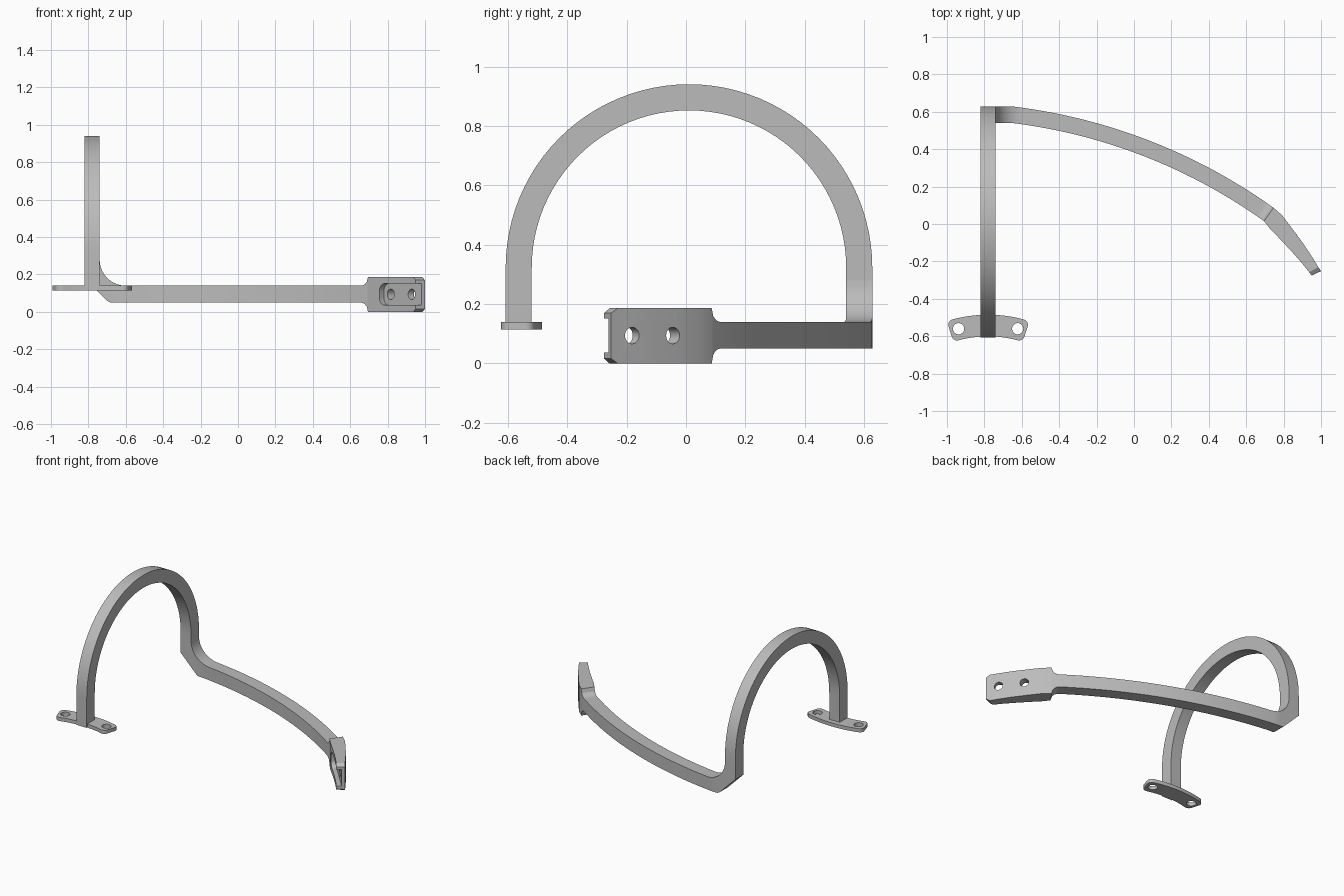
import bpy, bmesh
from math import sin, cos, pi, sqrt, radians
from mathutils import Vector

cube = bpy.data.objects.get("Cube")
if cube:
    bpy.data.objects.remove(cube, do_unlink=True)

grey = bpy.data.materials.new("plain grey")
grey.use_nodes = True
grey.diffuse_color = (0.5, 0.5, 0.5, 1)
grey.node_tree.nodes["Principled BSDF"].inputs["Base Color"].default_value = (0.5, 0.5, 0.5, 1)


def loft(name, rings):
    """Skin a run of equal cross-sections and cap both ends."""
    bm = bmesh.new()
    loops = [[bm.verts.new(p) for p in ring] for ring in rings]
    n = len(loops[0])
    for a, b in zip(loops, loops[1:]):
        for i in range(n):
            j = (i + 1) % n
            bm.faces.new((a[i], a[j], b[j], b[i]))
    bm.faces.new(loops[0])
    bm.faces.new(loops[-1])
    bmesh.ops.recalc_face_normals(bm, faces=bm.faces)
    mesh = bpy.data.meshes.new(name)
    bm.to_mesh(mesh)
    bm.free()
    mesh.materials.append(grey)
    obj = bpy.data.objects.new(name, mesh)
    bpy.context.collection.objects.link(obj)
    return obj


def section(outer, inner, low, high):
    """Upright rectangle between two plan points."""
    return [(*outer, low), (*outer, high), (*inner, high), (*inner, low)]


def cylinder(name, centre, axis, radius, half):
    axis = Vector(axis).normalized()
    u = axis.orthogonal().normalized()
    v = axis.cross(u)
    disc = [(u * cos(k * pi / 16) + v * sin(k * pi / 16)) * radius for k in range(32)]
    return loft(name, [[Vector(centre) + d + axis * s for d in disc] for s in (-half, half)])


def activate(obj):
    bpy.ops.object.select_all(action='DESELECT')
    obj.select_set(True)
    bpy.context.view_layer.objects.active = obj


def cut(obj, cutter):
    activate(obj)
    mod = obj.modifiers.new("cut", 'BOOLEAN')
    mod.operation = 'DIFFERENCE'
    mod.solver = 'EXACT'
    mod.object = cutter
    bpy.ops.object.modifier_apply(modifier=mod.name)
    bpy.data.objects.remove(cutter, do_unlink=True)


def smooth(obj):
    activate(obj)
    bpy.ops.object.shade_smooth_by_angle(angle=radians(25))


# Arch: straight front leg, half circle, rear leg down to the elbow
LEFT, RIGHT = -0.82, -0.74
ARCH_Y, ARCH_Z, R_OUT, R_IN = 0.01, 0.323, 0.618, 0.53


def arch_ring(dy, dz, z):
    pts = [(ARCH_Y + dy * r, z + dz * r) for r in (R_OUT, R_IN)]
    return [(x, *p) for x, p in zip((LEFT, RIGHT, RIGHT, LEFT), (pts[0], pts[0], pts[1], pts[1]))]


STEPS = 48
rings = [arch_ring(-1, 0, 0.115)]
rings += [arch_ring(-cos(pi * k / STEPS), sin(pi * k / STEPS), ARCH_Z) for k in range(STEPS + 1)]
rings.append(arch_ring(1, 0, 0.28))
arch = loft("arch", rings)
smooth(arch)

# Foot plate: curved strip with rounded corners and two screw holes
foot_x, foot_y, mid_r, half_w, corner, span = -0.78, -1.22, 0.677, 0.058, 0.03, 0.305


def foot_ring(a):
    d = max(0, abs(a) * mid_r - (span * mid_r - corner))
    w = half_w - corner + sqrt(max(0, corner ** 2 - d ** 2))
    outer, inner = [(foot_x + r * sin(a), foot_y + r * cos(a)) for r in (mid_r + w, mid_r - w)]
    return section(outer, inner, 0.115, 0.14)


flat = span - corner / mid_r
ends = [flat + corner / mid_r * sin(k * pi / 12) for k in range(7)]
angles = [-a for a in reversed(ends)] + [flat * k / 8 for k in range(-7, 8)] + ends
foot = loft("foot_plate", [foot_ring(a) for a in angles])
for side in (-1, 1):
    cut(foot, cylinder("hole_cutter", (foot_x + side * 0.158, -0.56, 0.127), (0, 0, 1), 0.03, 0.1))
smooth(foot)

# Arm: elbow with fillet and chamfer, long arc, flare and end pad
CX, CY, A_OUT, A_IN = -1.01, -2.37, 3.02, 2.932
FILLET = 0.14


def elbow_ring(x, high):
    low = max(0.05, 0.18 - (x - LEFT))
    y = [min(top, CY + sqrt(r * r - (x - CX) ** 2)) for r, top in ((A_OUT, 0.628), (A_IN, 0.54))]
    return section((x, y[0]), (x, y[1]), low, high)


def arc_ring(deg, low, high):
    a = radians(deg)
    outer, inner = [(CX + r * sin(a), CY + r * cos(a)) for r in (A_OUT, A_IN)]
    return section(outer, inner, low, high)


rings = [elbow_ring(LEFT, 0.28), elbow_ring(RIGHT, 0.28)]
for k in range(1, 11):
    t = k / 10 * pi / 2
    rings.append(elbow_ring(RIGHT + FILLET * (1 - cos(t)), 0.28 - FILLET * sin(t)))
rings += [arc_ring(9 + k * 25.6 / 30, 0.05, 0.14) for k in range(31)]
for k in range(1, 7):
    flare = 0.046 * (1 - sqrt(max(0, 1 - (k / 6) ** 2)))
    rings.append(arc_ring(34.6 + k * 0.16, 0.05 - flare * 1.08, 0.14 + flare))
pad = [((0.793, 0.045), (0.727, -0.025)), ((0.85, -0.03), (0.785, -0.085)),
       ((0.905, -0.105), (0.85, -0.155)), ((0.955, -0.18), (0.905, -0.218)),
       ((0.985, -0.23), (0.937, -0.258))]
rings += [section(o, i, 0, 0.186) for o, i in pad]
rings.append(section((1.0, -0.252), (0.95, -0.276), 0.016, 0.17))
arm = loft("curved_arm", rings)

# Recess on the inner face of the pad, rounded at one end and open at the tip
start = Vector((0.755, -0.055, 0.094))
along = Vector((0.663, -0.748, 0))
into = Vector((0.748, 0.663, 0))
rad, half_h, length = 0.042, 0.058, 0.42
outline = [(rad - rad * sin(t), half_h - rad + rad * cos(t)) for t in (k * pi / 16 for k in range(9))]
outline += [(s, -h) for s, h in reversed(outline)]
outline += [(length, -half_h), (length, half_h)]
cut(arm, loft("recess_cutter", [[start + along * s + into * d + Vector((0, 0, h)) for s, h in outline]
                                for d in (-0.08, 0.033)]))

# Two screw holes through the pad
for x, y in ((0.835, -0.062), (0.935, -0.196)):
    cut(arm, cylinder("hole_cutter", (x, y, 0.094), (0.82, 0.57, 0), 0.028, 0.1))
smooth(arm)
